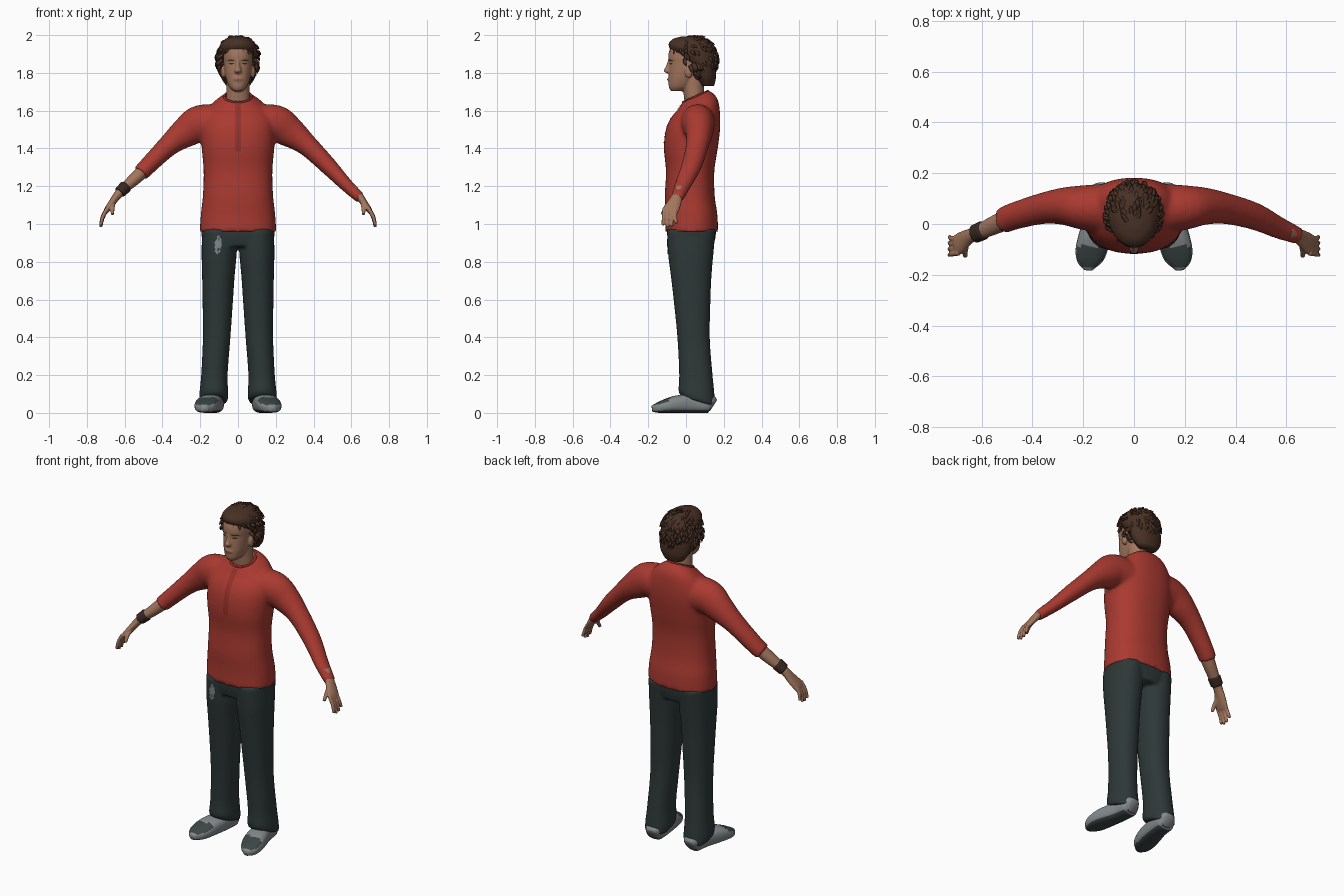
import bpy, bmesh, math, random
from mathutils import Vector, Matrix

random.seed(4)
if "Cube" in bpy.data.objects:
    bpy.data.objects.remove(bpy.data.objects["Cube"])

X, Y, Z = Vector((1, 0, 0)), Vector((0, 1, 0)), Vector((0, 0, 1))


def material(name, r, g, b):
    m = bpy.data.materials.new(name)
    m.use_nodes = True
    m.diffuse_color = (r, g, b, 1)
    node = m.node_tree.nodes["Principled BSDF"]
    node.inputs["Base Color"].default_value = (r, g, b, 1)
    node.inputs["Roughness"].default_value = 0.8
    return m


RED = material("red cloth", 0.40, 0.042, 0.03)
DARK_RED = material("red seam", 0.30, 0.03, 0.022)
SKIN = material("skin", 0.36, 0.18, 0.11)
LIP = material("lips", 0.27, 0.11, 0.075)
HAIR = material("brown hair", 0.065, 0.03, 0.018)
PANTS = material("dark slate trousers", 0.027, 0.039, 0.039)
GREY = material("grey shoe", 0.23, 0.25, 0.26)
SHOE_DARK = material("dark shoe panel", 0.045, 0.06, 0.06)
LEATHER = material("dark leather", 0.04, 0.022, 0.015)


def spline(rings, steps):
    """Catmull-Rom interpolation of ring parameters."""
    rings = [tuple(r) + (0,) * (6 - len(r)) for r in rings]
    out = []
    for i in range(len(rings) - 1):
        quad = [rings[max(i - 1, 0)], rings[i], rings[i + 1], rings[min(i + 2, len(rings) - 1)]]
        for k in range(steps):
            t = k / steps
            out.append([0.5 * (2 * b + (c - a) * t + (2 * a - 5 * b + 4 * c - d) * t * t
                               + (3 * b - a - 3 * c + d) * t ** 3) for a, b, c, d in zip(*quad)])
    return out + [rings[-1]]


def loft(bm, rings, flat=False, ref=Y, seg=28, p=2.0, steps=4):
    """Closed tube through rings (x, y, z, radius along ref, other radius, tilt)."""
    rings = spline(rings, steps)
    pts = [Vector(r[:3]) for r in rings]
    loops = []
    for i, r in enumerate(rings):
        t = Z if flat else (pts[min(i + 1, len(pts) - 1)] - pts[max(i - 1, 0)]).normalized()
        a = (ref - t * ref.dot(t)).normalized()
        b = t.cross(a)
        loop = []
        for k in range(seg):
            ang = 2 * math.pi * k / seg
            c, s = [math.copysign(abs(f) ** (2 / p), f) for f in (math.cos(ang), math.sin(ang))]
            loop.append(bm.verts.new(pts[i] + a * r[3] * c + b * r[4] * s + Z * r[5] * r[3] * c))
        loops.append(loop)
    for lo, hi in zip(loops, loops[1:]):
        for k in range(seg):
            bm.faces.new((lo[k], lo[k - 1], hi[k - 1], hi[k]))
    bm.faces.new(loops[0])
    bm.faces.new(loops[-1])


def body(rows):
    """Rows (z, front y, back y, half width, centre x, tilt) as flat rings."""
    return [(r[4] if len(r) > 4 else 0, (r[1] + r[2]) / 2, r[0], (r[2] - r[1]) / 2, r[3],
             r[5] if len(r) > 5 else 0) for r in rows]


def side(rings, s):
    return [(r[0] * s,) + tuple(r[1:]) for r in rings]


def ball(bm, centre, radii):
    bmesh.ops.create_uvsphere(bm, u_segments=16, v_segments=10, radius=1,
                              matrix=Matrix.Translation(centre) @ Matrix.Diagonal((*radii, 1)))


def finish(name, bm, *mats, voxel=0, smooth=0):
    bmesh.ops.recalc_face_normals(bm, faces=bm.faces)
    me = bpy.data.meshes.new(name)
    bm.to_mesh(me)
    bm.free()
    for m in mats:
        me.materials.append(m)
    for f in me.polygons:
        f.use_smooth = True
    ob = bpy.data.objects.new(name, me)
    bpy.context.collection.objects.link(ob)
    if voxel:
        mod = ob.modifiers.new("Fuse", 'REMESH')
        mod.mode, mod.voxel_size, mod.use_smooth_shade = 'VOXEL', voxel, True
        mod = ob.modifiers.new("Soften", 'SMOOTH')
        mod.factor, mod.iterations = 0.5, smooth
    return ob


def plate(name, target, x, z, rx, rz, mat, round_=True, ragged=0):
    """Thin patch projected backwards on to the front of a part."""
    bm = bmesh.new()
    bmesh.ops.create_grid(bm, x_segments=8, y_segments=14, size=1)
    for v in bm.verts:
        u, w = v.co.x, v.co.y
        if round_:
            u, w = u * math.sqrt(1 - w * w / 2), w * math.sqrt(1 - u * u / 2)
        u += random.uniform(-ragged, ragged) + ragged * w
        v.co = (x + u * rx, -0.3, z + w * rz)
    ob = finish(name, bm, mat)
    mod = ob.modifiers.new("Lay on", 'SHRINKWRAP')
    mod.target, mod.wrap_method, mod.wrap_mode = target, 'PROJECT', 'ABOVE_SURFACE'
    mod.use_project_y, mod.offset = True, 0.0025


# Shirt: torso fused with a long left sleeve and a pushed-up right sleeve
bm = bmesh.new()
loft(bm, body([(0.96, -.11, .17, .202), (1.05, -.108, .166, .197), (1.15, -.112, .152, .186),
               (1.28, -.106, .15, .182), (1.4, -.117, .168, .192), (1.5, -.107, .18, .196),
               (1.575, -.08, .18, .18, 0, .1), (1.635, -.045, .165, .135, 0, .3),
               (1.675, -.022, .122, .075, 0, .45)]), flat=True, seg=40, p=2.3)
shoulder = [(.1, .06, 1.53, .1, .1), (.2, .065, 1.53, .088, .1), (.275, .07, 1.487, .074, .083),
            (.365, .06, 1.418, .061, .058), (.475, .03, 1.31, .054, .047)]
loft(bm, side(shoulder + [(.57, -.015, 1.21, .044, .036), (.65, -.048, 1.135, .034, .029)], 1))
loft(bm, side(shoulder + [(.517, .012, 1.267, .052, .045)], -1))
shirt = finish("shirt", bm, RED, voxel=.01, smooth=6)
plate("shirt_placket", shirt, 0, 1.51, .016, .125, DARK_RED, round_=False)

# Collar rim
bpy.ops.mesh.primitive_torus_add(major_segments=36, minor_segments=8, major_radius=.073, minor_radius=.006,
                                 location=(0, .05, 1.674), rotation=(math.atan(.45), 0, 0))
collar = bpy.context.object
collar.name = "collar"
collar.data.materials.append(DARK_RED)
bpy.ops.object.shade_smooth()

# Trousers: pelvis fused with both legs
bm = bmesh.new()
loft(bm, body([(1.0, -.098, .158, .19), (.94, -.1, .158, .194), (.88, -.088, .145, .15)]), flat=True, p=2.3)
for s in (-1, 1):
    loft(bm, side(body([(.97, -.1, .158, .09, .1), (.85, -.096, .146, .093, .1), (.72, -.08, .135, .086, .104),
                        (.6, -.066, .13, .081, .107), (.4, -.046, .126, .073, .113),
                        (.2, -.036, .141, .07, .125), (.1, -.04, .152, .077, .128, -.15),
                        (.06, -.02, .152, .074, .13, -.3)]), s), flat=True, p=2.2)
trousers = finish("trousers", bm, PANTS, voxel=.009, smooth=6)
plate("worn_patch", trousers, -.105, .89, .017, .05, GREY, ragged=.25)

# Shoes, toes turned out, with a dark toe panel and sole
for s, label in ((-1, "right"), (1, "left")):
    bm = bmesh.new()
    loft(bm, side([(.125, .145, .04, .03, .034), (.127, .12, .05, .052, .05), (.135, .04, .05, .056, .05),
                   (.155, -.05, .046, .063, .046), (.17, -.11, .036, .061, .036),
                   (.178, -.15, .027, .047, .027), (.18, -.18, .022, .018, .016)], s), ref=X, p=2.7)
    bm.normal_update()
    bmesh.ops.recalc_face_normals(bm, faces=bm.faces)
    for f in bm.faces:
        y = f.calc_center_median().y
        if f.normal.z < -.7 or (f.normal.z > .55 and -.172 < y < -.085):
            f.material_index = 1
    finish(label + "_shoe", bm, GREY, SHOE_DARK)

# Hands with wrists; the right one includes a bare forearm
wrist = [(.64, -.045, 1.15, .028, .022), (.665, -.06, 1.115, .036, .019),
         (.69, -.078, 1.08, .042, .016), (.703, -.085, 1.06, .038, .012)]
forearm = [(.46, .035, 1.323, .042, .038), (.54, 0, 1.245, .038, .034), (.605, -.03, 1.187, .031, .026)]
for s, label, arm in ((-1, "right", forearm), (1, "left", forearm[2:])):
    bm = bmesh.new()
    loft(bm, side(arm + wrist, s))
    for i in range(4):
        y, drop = -.114 + .02 * i, (.01, 0, .004, .02)[i]
        loft(bm, side([(.69, y, 1.085, .011, .011), (.715, y - .004, 1.035 + drop / 2, .0105, .0105),
                       (.727, y - .008 + .004 * i, .983 + drop, .008, .008)], s), seg=10)
    loft(bm, side([(.66, -.07, 1.115, .014, .014), (.665, -.105, 1.085, .012, .012),
                   (.664, -.127, 1.05, .009, .009)], s), ref=X, seg=10)
    finish(label + "_hand", bm, SKIN, voxel=.004, smooth=3)

# Wristband
bm = bmesh.new()
loft(bm, side([(.592, -.024, 1.2, .038, .034), (.628, -.04, 1.166, .036, .031)], -1))
finish("wristband", bm, LEATHER).modifiers.new("Edge", 'BEVEL').width = .004

# Head with neck, nose and ears
bm = bmesh.new()
loft(bm, body([(1.6, 0, .1, .066), (1.68, -.012, .098, .062), (1.8, -.02, .09, .06)]), flat=True)
loft(bm, body([(1.703, -.08, -.01, .024), (1.725, -.091, .03, .046), (1.77, -.092, .07, .064),
               (1.82, -.09, .1, .073), (1.855, -.088, .115, .077), (1.88, -.094, .12, .078),
               (1.92, -.088, .12, .077), (1.96, -.065, .1, .062), (1.985, -.02, .06, .03)]), flat=True, p=2.2)
loft(bm, body([(1.797, -.1, -.07, .014), (1.81, -.119, -.07, .019), (1.835, -.107, -.07, .012),
               (1.87, -.095, -.07, .009)]), flat=True, seg=12)
ball(bm, (0, -.085, 1.765), (.027, .013, .014))
for s in (-1, 1):
    ball(bm, (s * .079, .014, 1.805), (.013, .021, .033))
head = finish("head", bm, SKIN, voxel=.005, smooth=4)
plate("mouth", head, 0, 1.765, .023, .006, LIP)
for s, label in ((-1, "right"), (1, "left")):
    plate(label + "_eye", head, s * .034, 1.849, .013, .004, LEATHER)
    plate(label + "_eyebrow", head, s * .036, 1.867, .019, .0035, HAIR)

# Hair: a swept-back mass covered in pointed locks
bm = bmesh.new()
loft(bm, body([(1.73, .08, .148, .06), (1.77, .055, .158, .088), (1.82, .034, .158, .1),
               (1.87, -.015, .16, .104), (1.91, -.072, .158, .104), (1.95, -.092, .145, .094),
               (1.98, -.068, .112, .066), (1.993, -.02, .06, .03)]), flat=True)
centre, size = Vector((0, .04, 1.865)), Vector((.104, .118, .124))
for i in range(420):
    d = Vector([random.gauss(0, 1) for _ in "xyz"]).normalized()
    p = centre + Vector([a * b for a, b in zip(d, size)])
    if p.z < 1.76 or p.y < .04 - (p.z - 1.8) * .85 or (p.y < -.02 and p.z < 1.93):
        continue
    down = Vector((0, .5, -.9))
    down = (down - d * down.dot(d)).normalized()
    tip = p + down * .045 + d * random.uniform(.0, .012)
    tip.z = min(tip.z, 1.998)
    mid = (p + tip) / 2 + d * .005
    mid.z = min(mid.z, 1.992)
    ref = d.cross(down)
    loft(bm, [(*(p - d * .008), .011, .007), (*mid, .01, .007), (*tip, .001, .001)], ref=ref, seg=6, steps=2)
finish("hair", bm, HAIR)
